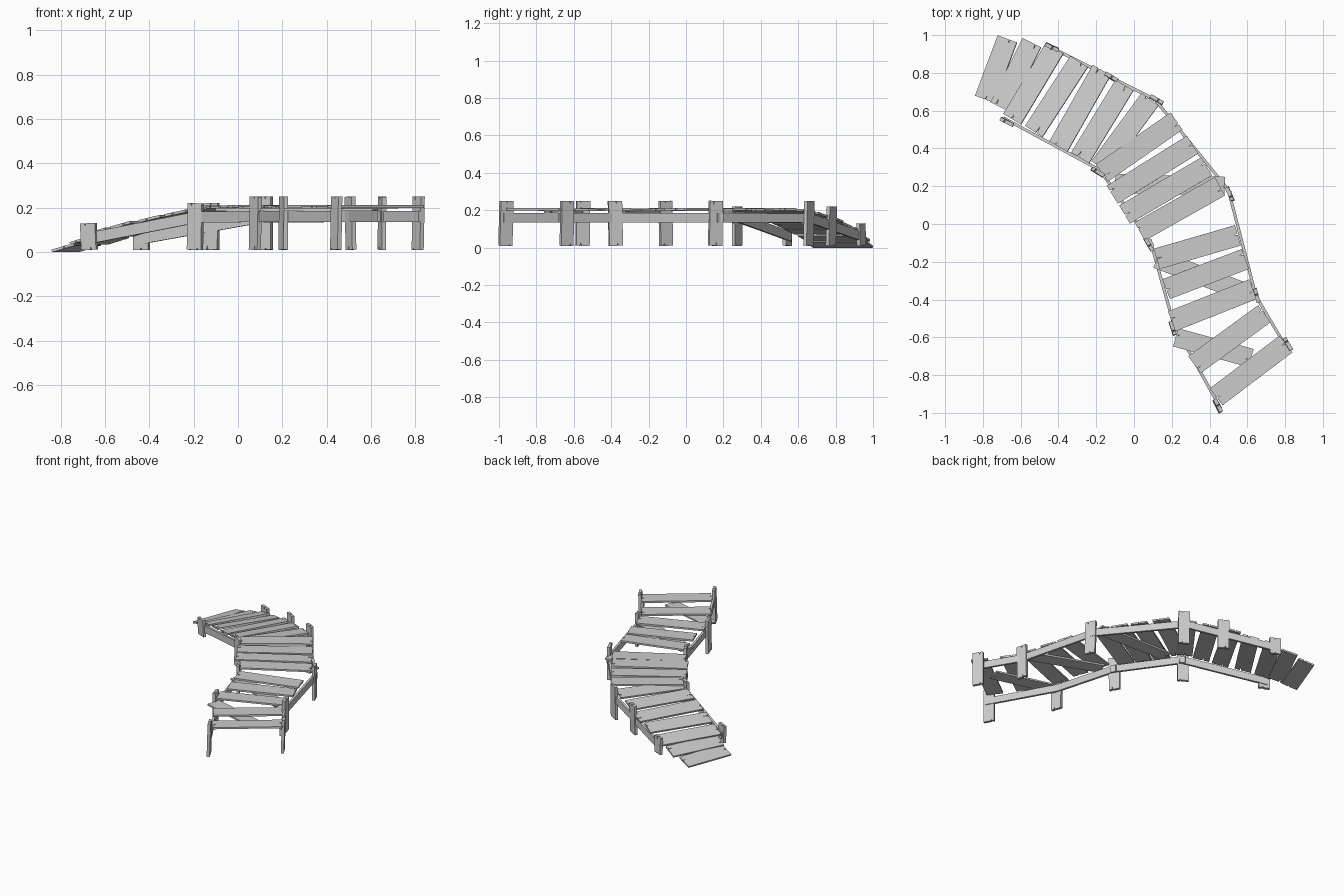
import bpy, bmesh, random
from mathutils import Vector, Matrix

if "Cube" in bpy.data.objects:
    bpy.data.objects.remove(bpy.data.objects["Cube"])

random.seed(4)

def board(name, p, q, width, thick, normal, split=0.0):
    """Flat board from p to q, thin along normal, optionally with split ends."""
    p, q = Vector(p), Vector(q)
    x = (q - p).normalized()
    n = Vector(normal)
    n = (n - x * n.dot(x)).normalized()
    y = n.cross(x)
    L, w = (q - p).length / 2, width / 2

    def end(s):
        if not split:
            return [(s * L, -s * w), (s * L, s * w)]
        c = random.uniform(-0.5, 0.5) * w
        d = split * random.uniform(0.4, 1)
        return [(s * L, -s * w), (s * L, c - s * 0.004),
                (s * (L - d), c), (s * L, c + s * 0.004), (s * L, s * w)]

    bm = bmesh.new()
    vs = [bm.verts.new((a, b, -thick / 2)) for a, b in end(1) + end(-1)]
    f = bm.faces.new(vs)
    top = bmesh.ops.extrude_face_region(bm, geom=[f])["geom"]
    bmesh.ops.translate(bm, vec=(0, 0, thick),
                        verts=[v for v in top if isinstance(v, bmesh.types.BMVert)])
    bmesh.ops.recalc_face_normals(bm, faces=bm.faces)
    m = Matrix((x, y, n)).transposed().to_4x4()
    m.translation = (p + q) / 2
    bm.transform(m)
    me = bpy.data.meshes.new(name)
    bm.to_mesh(me)
    bm.free()
    ob = bpy.data.objects.new(name, me)
    bpy.context.collection.objects.link(ob)
    return ob

# deck planks: inner end, outer end
planks = [
    (-.79, .66, -.67, .98), (-.71, .62, -.54, .96), (-.645, .555, -.42, .93),
    (-.53, .49, -.29, .86), (-.40, .41, -.17, .815), (-.285, .35, -.05, .735),
    (-.18, .30, .085, .66), (-.17, .27, .225, .545), (-.115, .155, .31, .42),
    (-.05, .05, .385, .305), (.03, -.04, .455, .20), (.12, -.185, .55, -.06),
    (.17, -.345, .59, -.185), (.20, -.515, .63, -.345), (.32, -.745, .69, -.475),
    (.435, -.915, .805, -.635)]
ramp = [.02, .054, .09, .122, .15, .175, .194]
tilt = [.28, .28, .27, .24, .21, .19, .12]
for i, (ax, ay, bx, by) in enumerate(planks):
    z = ramp[i] if i < 7 else .202 + .003 * (i % 2)
    s = tilt[i] if i < 7 else random.uniform(-.02, .02)
    d = Vector((bx - ax, by - ay)).normalized()
    walk = Vector((d.y, -d.x))            # walking direction, uphill
    board("deck_plank", (ax, ay, z), (bx, by, z), .112, .012,
          (-walk.x * s, -walk.y * s, 1), .04)

# loose boards lying under the deck
for ax, ay, bx, by in [(-.10, .215, .48, .20), (.12, -.185, .61, -.37),
                       (.22, -.60, .62, -.71)]:
    board("under_plank", (ax, ay, .19), (bx, by, .19), .10, .011, (0, 0, 1), .03)

# side beams: polyline of x, y, centre height
inner = [(-.67, .55, .062), (-.18, .285, .158), (.09, -.10, .16),
         (.21, -.53, .16), (.45, -.96, .16)]
outer = [(-.43, .93, .062), (.11, .66, .158), (.50, .18, .16),
         (.645, -.38, .16), (.81, -.66, .16)]
for line in (inner, outer):
    for a, b in zip(line, line[1:]):
        a, b = Vector(a), Vector(b)
        e = (b - a).normalized() * .02
        d = b - a
        board("side_beam", a - e, b + e, .05, .016, (d.y, -d.x, 0))

# posts: x, y, tangent x, tangent y, top
posts = [
    (-.675, .54, .9, -.45, .13), (-.19, .275, .8, -.5, .22),
    (.08, -.11, .5, -.85, .25), (.205, -.55, .3, -.95, .25),
    (.445, -.96, .45, -.9, .25), (-.435, .935, .9, -.42, .13),
    (-.12, .78, .85, -.5, .22), (.12, .66, .85, -.5, .25),
    (.505, .16, .4, -.9, .25), (.65, -.38, .25, -.97, .25),
    (.815, -.635, .5, -.87, .25)]
for x, y, tx, ty, top in posts:
    jx, jy = random.uniform(-.006, .006), random.uniform(-.006, .006)
    board("post", (x + jx, y + jy, .01), (x, y, top), .075, .02, (ty, -tx, 0), .02)
